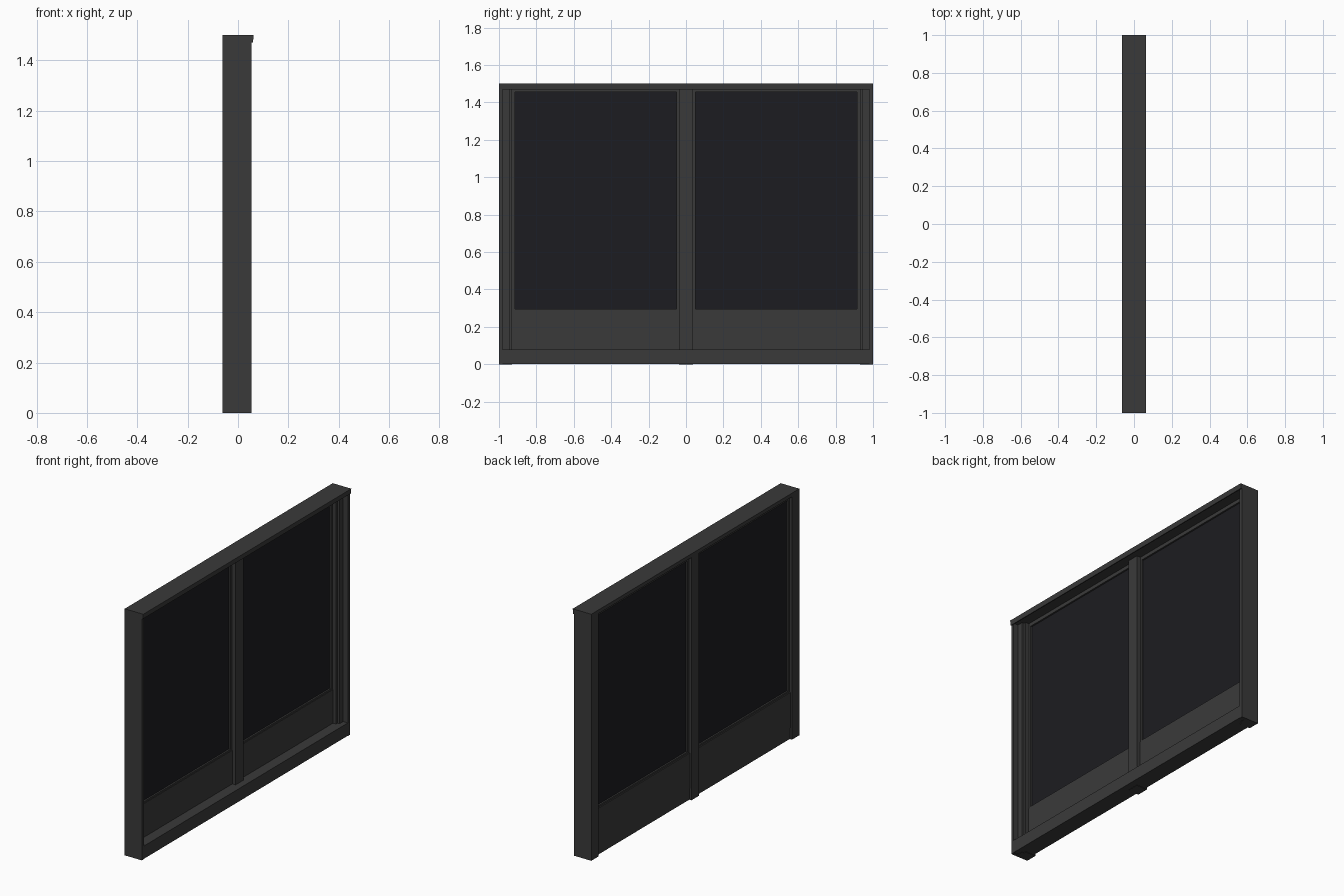
import bpy, bmesh

if "Cube" in bpy.data.objects:
    bpy.data.objects.remove(bpy.data.objects["Cube"])

def material(name, rgb):
    m = bpy.data.materials.new(name)
    m.diffuse_color = (*rgb, 1)
    m.use_nodes = True
    m.node_tree.nodes["Principled BSDF"].inputs["Base Color"].default_value = m.diffuse_color
    return m

FRAME = material("dark_frame", (0.042, 0.042, 0.042))
GLASS = material("dark_glass", (0.012, 0.012, 0.015))

def prism(name, pts, to3d, lo, hi, mat=FRAME):
    """Extrude a closed 2D profile between lo and hi."""
    bm = bmesh.new()
    a = [bm.verts.new(to3d(p, lo)) for p in pts]
    b = [bm.verts.new(to3d(p, hi)) for p in pts]
    bm.faces.new(a)
    bm.faces.new(b[::-1])
    n = len(pts)
    for i in range(n):
        bm.faces.new((a[i], b[i], b[(i + 1) % n], a[(i + 1) % n]))
    bmesh.ops.recalc_face_normals(bm, faces=bm.faces)
    me = bpy.data.meshes.new(name)
    bm.to_mesh(me)
    bm.free()
    ob = bpy.data.objects.new(name, me)
    bpy.context.collection.objects.link(ob)
    me.materials.append(mat)
    return ob

def box(name, x, y, z, mat=FRAME):
    pts = [(x[0], y[0]), (x[1], y[0]), (x[1], y[1]), (x[0], y[1])]
    return prism(name, pts, lambda p, h: (p[0], p[1], h), z[0], z[1], mat)

def mirror_y(ob):
    m = ob.modifiers.new("mirror", 'MIRROR')
    m.use_axis = (False, True, False)
    m.use_mirror_merge = False

# top rail with overhanging drip lip
prism("top_rail", [(-0.0625, 1.5), (0.0625, 1.5), (0.059, 1.47), (0.053, 1.47),
                   (0.053, 1.477), (-0.0625, 1.477)],
      lambda p, h: (p[0], h, p[1]), -1, 1)

# side posts: stepped section, with an outer fin
post = [(-0.0625, 0.93), (0.008, 0.93), (0.008, 0.945), (0.022, 0.945),
        (0.022, 0.98), (0.053, 0.98), (0.053, 1.0), (-0.0625, 1.0)]
mirror_y(prism("side_post", post, lambda p, h: (p[0], p[1], h), 0, 1.478))

# centre mullion
box("mullion", (-0.0625, 0.01), (-0.0375, 0.0375), (0, 1.478))

# bottom rail
box("bottom_rail", (-0.05, 0.053), (-0.995, 0.995), (0.002, 0.08))

# lower solid panels
mirror_y(box("lower_panel", (-0.052, -0.012), (0.03, 0.935), (0.07, 0.285)))

# thin sash frame around each pane
X = (-0.045, -0.015)
mirror_y(box("sash_inner_stile", X, (0.03, 0.05), (0.28, 1.478)))
mirror_y(box("sash_outer_stile", X, (0.915, 0.935), (0.28, 1.478)))
mirror_y(box("sash_bottom", X, (0.05, 0.915), (0.28, 0.295)))
mirror_y(box("sash_top", X, (0.05, 0.915), (1.455, 1.478)))

# glass panes
mirror_y(box("glass_pane", (-0.035, -0.025), (0.045, 0.92), (0.29, 1.46), GLASS))
